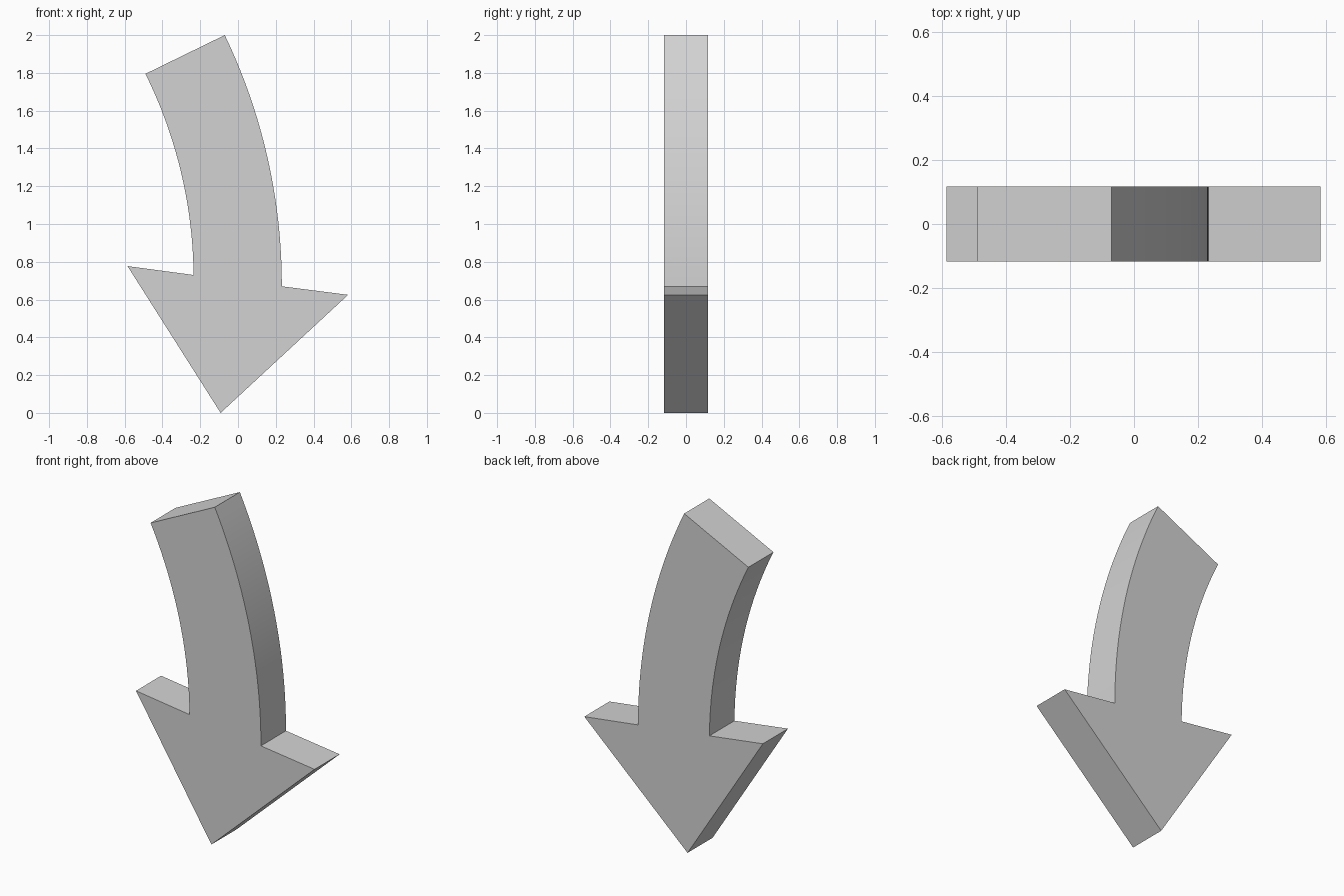
import bpy
import bmesh
from math import sin, cos, atan2, hypot
from mathutils import Vector

cube = bpy.data.objects.get("Cube")
if cube:
    bpy.data.objects.remove(cube, do_unlink=True)

HALF_DEPTH = 0.117
BEND = 0.45        # angle swept by the shaft
STEPS = 20


def bent_edge(top, bottom):
    """Circular arc from top to bottom that sweeps the bend angle."""
    a, b = Vector(top), Vector(bottom)
    chord = b - a
    radius = chord.length / (2 * sin(BEND / 2))
    normal = Vector((chord.y, -chord.x)).normalized()
    centre = (a + b) / 2 + normal * radius * cos(BEND / 2)
    start = atan2(a.y - centre.y, a.x - centre.x)
    return [(centre.x + radius * cos(start - BEND * i / STEPS),
             centre.y + radius * sin(start - BEND * i / STEPS))
            for i in range(STEPS + 1)]


# Grey material
grey = bpy.data.materials.new("grey")
grey.use_nodes = True
colour = (0.65, 0.65, 0.65, 1)
grey.diffuse_color = colour
grey.node_tree.nodes["Principled BSDF"].inputs["Base Color"].default_value = colour

# Outline: outer shaft edge, head, inner shaft edge
outer = bent_edge((-0.07, 2.0), (0.232, 0.67))
head = [(0.583, 0.625), (-0.092, 0.0), (-0.585, 0.777)]
inner = bent_edge((-0.49, 1.795), (-0.235, 0.73))
outline = outer + head + inner[::-1]

# Extrude the outline through the depth
bm = bmesh.new()
face = bm.faces.new([bm.verts.new((x, -HALF_DEPTH, z)) for x, z in outline])
result = bmesh.ops.extrude_face_region(bm, geom=[face], use_keep_orig=True)
moved = [v for v in result["geom"] if isinstance(v, bmesh.types.BMVert)]
bmesh.ops.translate(bm, verts=moved, vec=(0, 2 * HALF_DEPTH, 0))
bmesh.ops.recalc_face_normals(bm, faces=bm.faces)

mesh = bpy.data.meshes.new("curved_arrow")
bm.to_mesh(mesh)
bm.free()
mesh.materials.append(grey)
arrow = bpy.data.objects.new("curved_arrow", mesh)
bpy.context.collection.objects.link(arrow)

# Smooth bend with sharp outline edges
bpy.ops.object.select_all(action="DESELECT")
arrow.select_set(True)
bpy.context.view_layer.objects.active = arrow
bpy.ops.object.shade_smooth_by_angle(angle=0.5)
